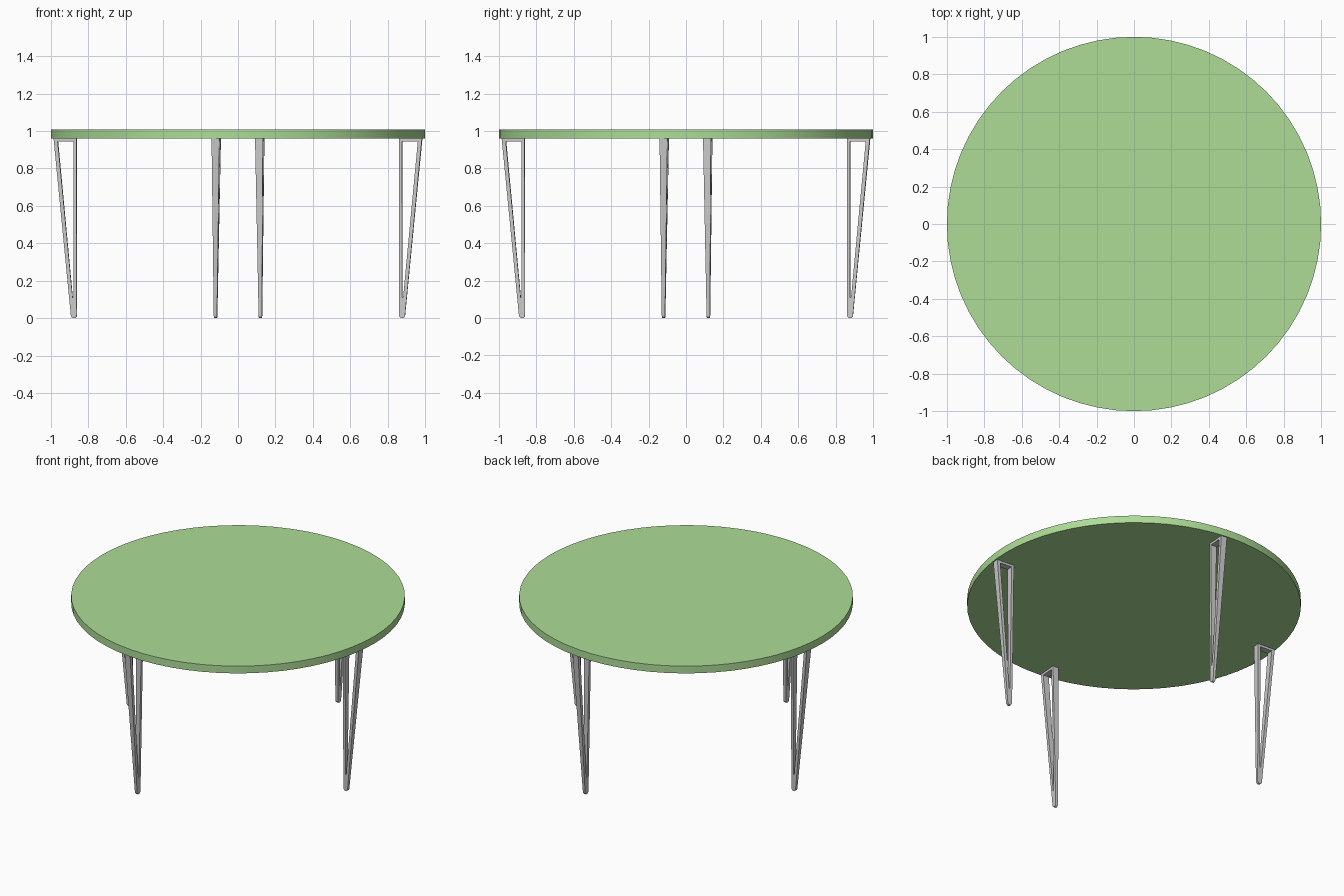
import bpy, bmesh, math
from mathutils import Matrix, Vector

if "Cube" in bpy.data.objects:
    bpy.data.objects.remove(bpy.data.objects["Cube"])

Z_TOP = 1.008      # upper face of the table top
Z_UNDER = 0.96     # underside of the table top
FOOT_R = 0.016     # rounding of each foot


def smooth(obj):
    bpy.ops.object.select_all(action='DESELECT')
    obj.select_set(True)
    bpy.context.view_layer.objects.active = obj
    bpy.ops.object.shade_smooth_by_angle(angle=math.radians(30))


# Round table top
bpy.ops.mesh.primitive_cylinder_add(vertices=64, radius=1.0, depth=Z_TOP - Z_UNDER,
                                    location=(0, 0, (Z_TOP + Z_UNDER) / 2))
top = bpy.context.object
top.name = "table_top"
green = bpy.data.materials.new("green_top")
green.diffuse_color = (0.42, 0.72, 0.31, 1)
green.use_nodes = True
green.node_tree.nodes["Principled BSDF"].inputs["Base Color"].default_value = green.diffuse_color
top.data.materials.append(green)
smooth(top)

# Leg profile (outward, up), relative to the foot centre: a narrow open V
arc = [(FOOT_R * math.cos(a), FOOT_R + FOOT_R * math.sin(a))
       for a in (math.pi + math.pi * i / 8 for i in range(9))]
outer = [(-FOOT_R, Z_UNDER)] + arc + [(0.107, Z_UNDER)]
inner = [(0.001, Z_UNDER - 0.015)] + [(0.001, 0.11)] * 5 + [(0.006, 0.11)] * 4 \
    + [(0.085, Z_UNDER - 0.015)]


def leg_mesh():
    bm = bmesh.new()

    def ring(points, side):
        # The leg tapers in thickness from the table top down to the foot
        verts = []
        for u, z in points:
            t = z / Z_UNDER
            half = 0.0085 + 0.0125 * t
            verts.append(bm.verts.new((u, side * half + 0.007 * t, z)))
        return verts

    rings = [ring(outer, -1), ring(outer, 1), ring(inner, 1), ring(inner, -1)]
    n = len(outer)
    for k in range(4):
        a, b = rings[k], rings[(k + 1) % 4]
        for i in range(n):
            j = (i + 1) % n
            bm.faces.new((a[i], a[j], b[j], b[i]))
    bmesh.ops.remove_doubles(bm, verts=bm.verts, dist=1e-5)
    bmesh.ops.recalc_face_normals(bm, faces=bm.faces)
    mesh = bpy.data.meshes.new("leg")
    bm.to_mesh(mesh)
    bm.free()
    return mesh


# Four legs, each a quarter turn from the last
mesh = leg_mesh()
place = Matrix.Translation(Vector((0.877, -0.12, 0))) @ Matrix.Rotation(math.radians(-4), 4, 'Z')
for i, name in enumerate(("right_leg", "back_leg", "left_leg", "front_leg")):
    leg = bpy.data.objects.new(name, mesh.copy())
    bpy.context.collection.objects.link(leg)
    leg.matrix_world = Matrix.Rotation(i * math.pi / 2, 4, 'Z') @ place
    smooth(leg)
